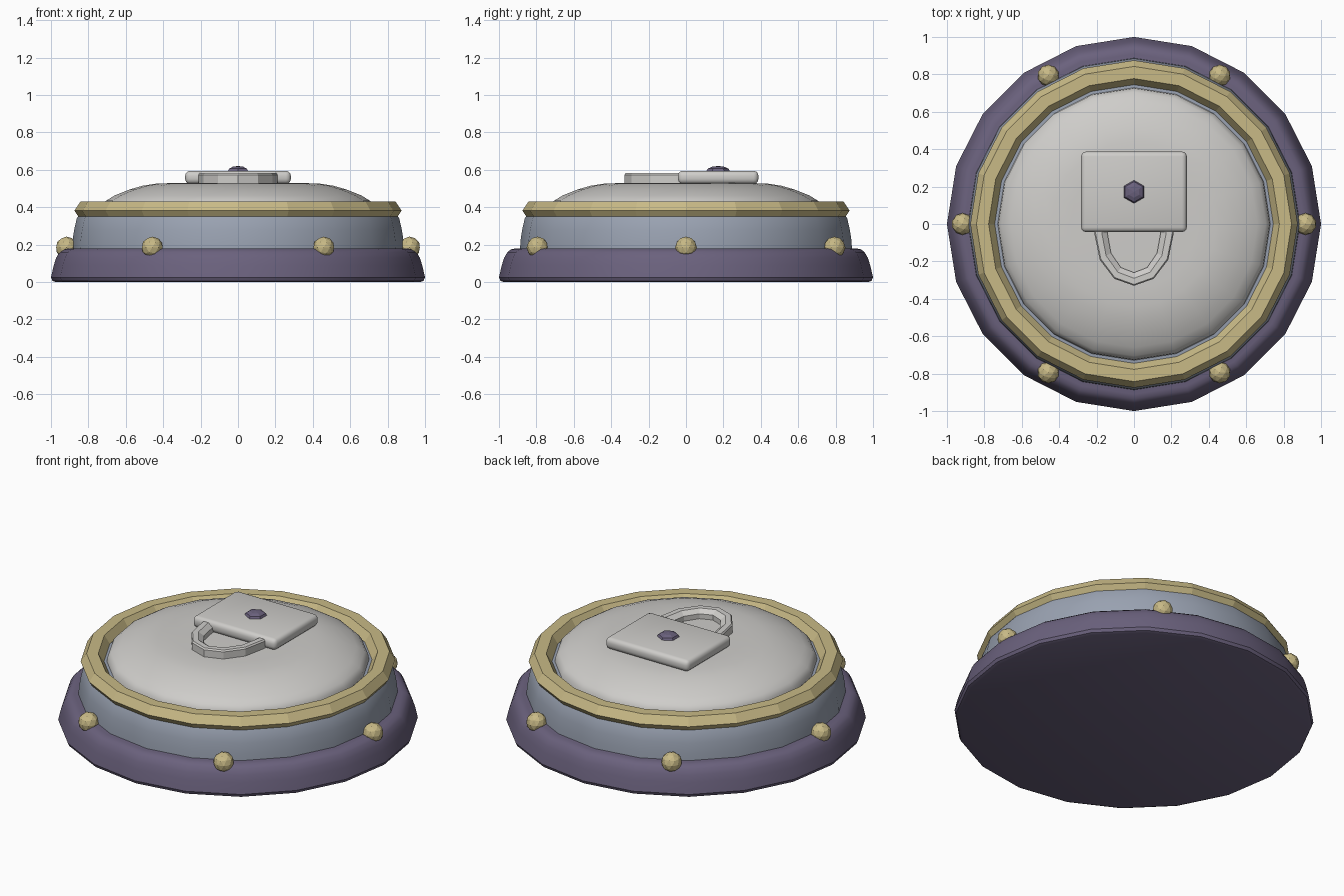
import bpy, bmesh, math
from mathutils import Matrix

if "Cube" in bpy.data.objects:
    bpy.data.objects.remove(bpy.data.objects["Cube"])

SIDES = 20


def material(name, rgb):
    m = bpy.data.materials.new(name)
    m.diffuse_color = (*rgb, 1)
    m.use_nodes = True
    m.node_tree.nodes["Principled BSDF"].inputs["Base Color"].default_value = m.diffuse_color
    return m


PURPLE = material("dusty_purple", (0.145, 0.12, 0.205))
BLUE = material("blue_grey", (0.32, 0.36, 0.44))
GOLD = material("pale_gold", (0.58, 0.49, 0.24))
LIGHT = material("light_grey", (0.62, 0.61, 0.59))


def finish(name, bm, mat, smooth=None):
    bmesh.ops.recalc_face_normals(bm, faces=bm.faces)
    me = bpy.data.meshes.new(name)
    bm.to_mesh(me)
    bm.free()
    ob = bpy.data.objects.new(name, me)
    bpy.context.collection.objects.link(ob)
    me.materials.append(mat)
    if smooth:
        bpy.ops.object.select_all(action='DESELECT')
        ob.select_set(True)
        bpy.context.view_layer.objects.active = ob
        bpy.ops.object.shade_smooth_by_angle(angle=math.radians(smooth))
    return ob


def bridge(bm, rings):
    """Quads between neighbouring closed loops of vertices."""
    for a, b in zip(rings, rings[1:]):
        n = len(a)
        for i in range(n):
            bm.faces.new((a[i], a[(i + 1) % n], b[(i + 1) % n], b[i]))


def lathe(name, profile, mat, smooth=None, closed=False):
    """Turn an (r, z) profile round z; an open profile gets flat end caps."""
    bm = bmesh.new()
    rings = [[bm.verts.new((r * math.cos(2 * math.pi * i / SIDES),
                            r * math.sin(2 * math.pi * i / SIDES), z))
              for i in range(SIDES)] for r, z in profile]
    if closed:
        rings.append(rings[0])
    else:
        bm.faces.new(rings[0])
        bm.faces.new(rings[-1])
    bridge(bm, rings)
    return finish(name, bm, mat, smooth)


# Stepped round case
lathe("base", [(0.975, 0), (0.992, 0.007), (1.0, 0.025), (0.985, 0.09), (0.972, 0.13),
               (0.955, 0.16), (0.935, 0.175), (0.91, 0.18)], PURPLE, 35)
lathe("body", [(0.888, 0.16), (0.885, 0.22), (0.876, 0.28), (0.862, 0.34), (0.84, 0.375),
               (0.81, 0.38)], BLUE, 35)
lathe("rim_ring", [(0.81 + 0.065 * math.cos(k * math.pi / 3),
                    0.382 + 0.056 * math.sin(k * math.pi / 3)) for k in range(6)],
      GOLD, closed=True)

# Domed lid
lathe("lid", [(0.73, 0.37), (0.725, 0.41), (0.705, 0.435), (0.66, 0.463), (0.58, 0.495),
              (0.51, 0.515), (0.44, 0.526), (0.34, 0.53)], LIGHT, 35)

# Six studs round the shoulder
for i in range(6):
    a = i * math.pi / 3
    bm = bmesh.new()
    bmesh.ops.create_icosphere(bm, subdivisions=2, radius=0.058, matrix=Matrix.Translation(
        (0.917 * math.cos(a), 0.917 * math.sin(a), 0.185)))
    finish(f"stud_{i + 1}", bm, GOLD)

# Padlock body with rounded edges
bm = bmesh.new()
bmesh.ops.create_cube(bm, size=1, matrix=Matrix.Translation((0, 0.172, 0.56))
                      @ Matrix.Diagonal((0.565, 0.43, 0.07, 1)))
bmesh.ops.bevel(bm, geom=bm.edges[:], offset=0.026, segments=3, profile=0.5, affect='EDGES')
finish("lock_body", bm, LIGHT, 35)

# Shackle: half loop with a sloping inner side
section = [(0.035, 0.52), (0.035, 0.573), (0.028, 0.582), (-0.005, 0.582), (-0.035, 0.56),
           (-0.035, 0.52)]
bm = bmesh.new()
rings = []
for k in range(-1, 7):
    a = math.pi + max(k, 0) * math.pi / 6
    rings.append([bm.verts.new(((0.177 + d) * math.cos(a),
                                -0.05 + (0.245 + d) * math.sin(a) + (0.06 if k < 0 else 0), z))
                  for d, z in section])
rings.append([bm.verts.new((0.177 + d, 0.01, z)) for d, z in section])
bridge(bm, rings)
bm.faces.new(rings[0])
bm.faces.new(rings[-1])
finish("shackle", bm, LIGHT)

# Keyhole knob
bm = bmesh.new()
bmesh.ops.create_uvsphere(bm, u_segments=6, v_segments=6, radius=0.063,
                          matrix=Matrix.Translation((0, 0.172, 0.593))
                          @ Matrix.Diagonal((1, 1, 0.44, 1)))
finish("keyhole_knob", bm, PURPLE)
